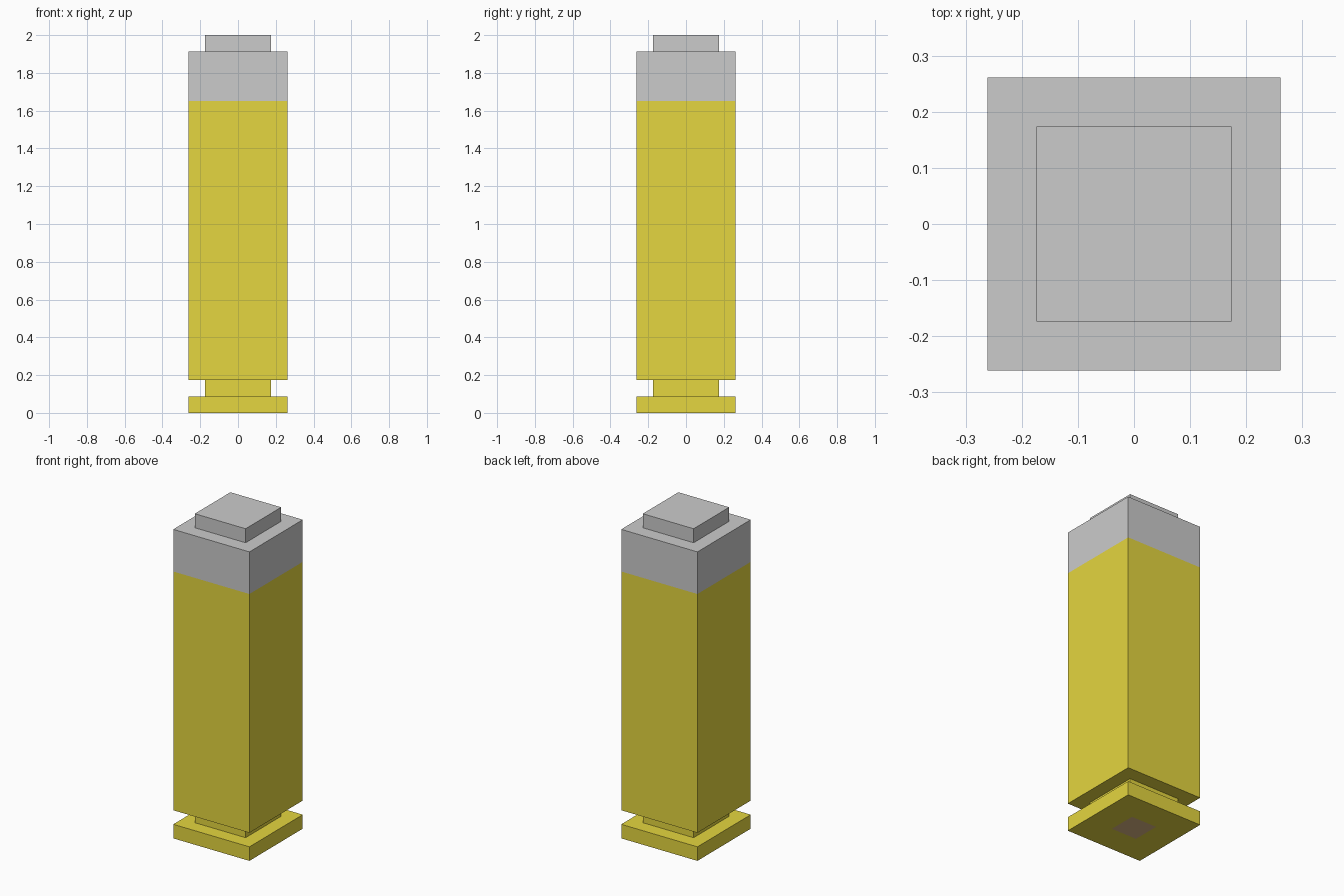
import bpy, bmesh

if "Cube" in bpy.data.objects:
    bpy.data.objects.remove(bpy.data.objects["Cube"])

U = 2 / 23  # one block unit; the model is 23 blocks tall


def material(name, rgb):
    m = bpy.data.materials.new(name)
    m.diffuse_color = (*rgb, 1)
    m.use_nodes = True
    m.node_tree.nodes["Principled BSDF"].inputs["Base Color"].default_value = m.diffuse_color
    return m


def square_shell(name, profile, mat=None, bottom=False, top=False):
    """Stack square rings given as (half width, height) in block units."""
    bm = bmesh.new()
    rings = [[bm.verts.new((sx * h * U, sy * h * U, z * U))
              for sx, sy in ((-1, -1), (1, -1), (1, 1), (-1, 1))]
             for h, z in profile]
    for a, b in zip(rings, rings[1:]):
        for i in range(4):
            j = (i + 1) % 4
            bm.faces.new((a[i], a[j], b[j], b[i]))
    if bottom:
        bm.faces.new(rings[0][::-1])
    if top:
        bm.faces.new(rings[-1])
    me = bpy.data.meshes.new(name)
    bm.to_mesh(me)
    bm.free()
    ob = bpy.data.objects.new(name, me)
    bpy.context.collection.objects.link(ob)
    if mat:
        me.materials.append(mat)
    return ob


brass = material("brass", (0.78, 0.67, 0.05))
copper = material("copper", (0.72, 0.48, 0.24))

# Casing: rim, extraction groove and tall body
square_shell("casing", [(1, 0), (3, 0), (3, 1), (2, 1), (2, 2), (3, 2), (3, 19)], brass)
# Stepped grey tip
square_shell("tip", [(3, 19), (3, 22), (2, 22), (2, 23)], top=True)
# Primer flush with the underside
square_shell("primer", [(1, 0)], copper, bottom=True)
